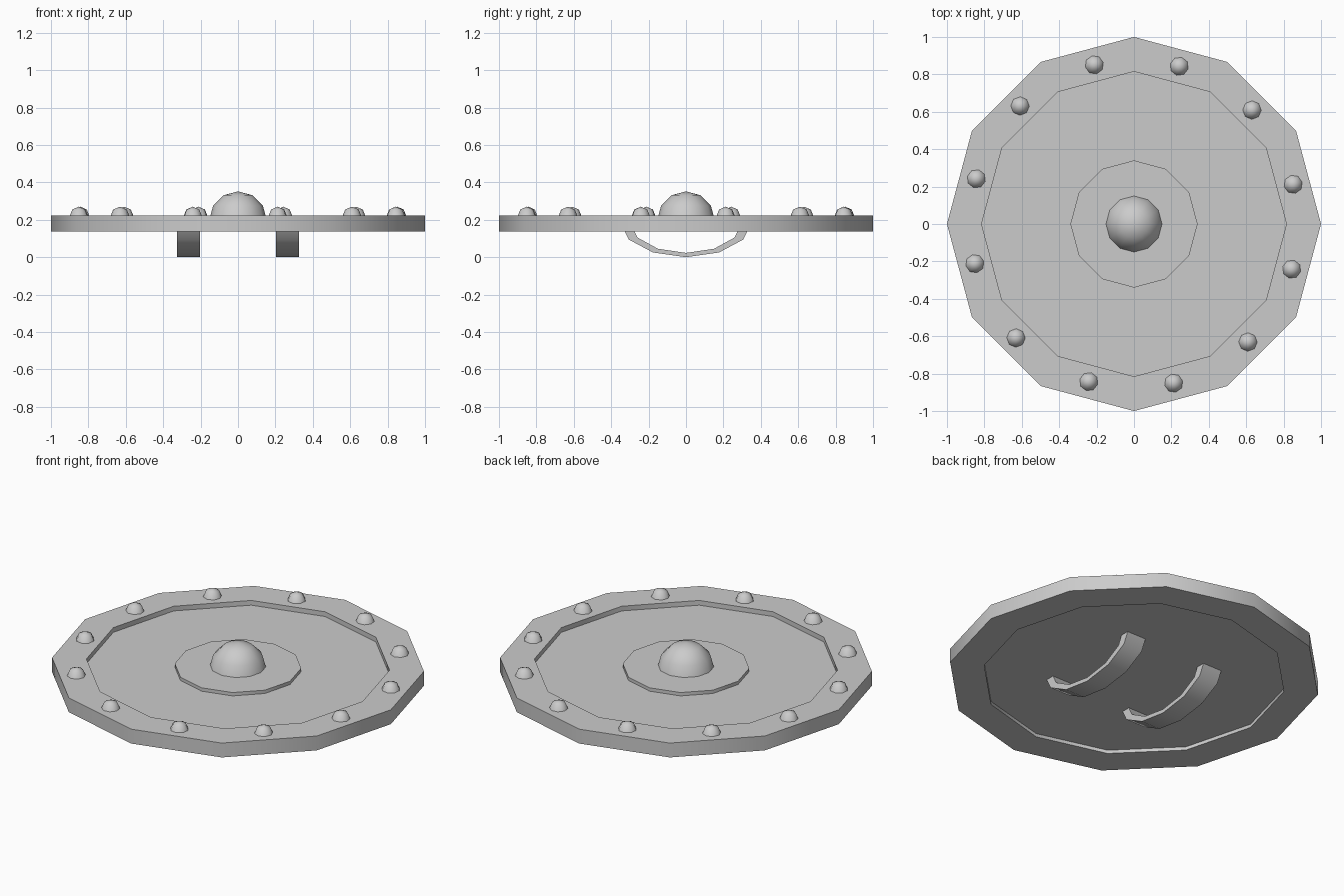
import bpy, bmesh
from math import sin, cos, pi, radians
from mathutils import Matrix, Vector

if "Cube" in bpy.data.objects:
    bpy.data.objects.remove(bpy.data.objects["Cube"], do_unlink=True)

SIDES = 12
grey = bpy.data.materials.new("plain_grey")
grey.use_nodes = True
colour = (0.6, 0.6, 0.6, 1)
grey.diffuse_color = colour
grey.node_tree.nodes["Principled BSDF"].inputs["Base Color"].default_value = colour


def finish(bm, name, angle=40):
    bmesh.ops.recalc_face_normals(bm, faces=bm.faces)
    mesh = bpy.data.meshes.new(name)
    bm.to_mesh(mesh)
    bm.free()
    obj = bpy.data.objects.new(name, mesh)
    bpy.context.collection.objects.link(obj)
    mesh.materials.append(grey)
    bpy.ops.object.select_all(action='DESELECT')
    obj.select_set(True)
    bpy.context.view_layer.objects.active = obj
    bpy.ops.object.shade_smooth_by_angle(angle=radians(angle))
    return obj


def disc(name, radius, bottom, top):
    bm = bmesh.new()
    ring = [bm.verts.new((radius * cos(2 * pi * i / SIDES),
                          radius * sin(2 * pi * i / SIDES), bottom)) for i in range(SIDES)]
    face = bm.faces.new(ring)
    new = bmesh.ops.extrude_face_region(bm, geom=[face], use_keep_orig=True)["geom"]
    bmesh.ops.translate(bm, verts=[v for v in new if isinstance(v, bmesh.types.BMVert)],
                        vec=(0, 0, top - bottom))
    return finish(bm, name)


def dome(name, radius, segments, rings, centre, turn=0):
    bm = bmesh.new()
    bmesh.ops.create_uvsphere(bm, u_segments=segments, v_segments=rings, radius=radius)
    # keep only the upper half
    bmesh.ops.delete(bm, geom=[v for v in bm.verts if v.co.z < -0.001], context='VERTS')
    bm.transform(Matrix.Translation(centre) @ Matrix.Rotation(turn, 4, 'Z'))
    return finish(bm, name, 60)


# Raised rim: a square profile spun round the centre
bm = bmesh.new()
corners = [(0.815, 0.137), (1, 0.137), (1, 0.222), (0.815, 0.222)]
verts = [bm.verts.new((r, 0, z)) for r, z in corners]
edges = [bm.edges.new((verts[i], verts[(i + 1) % 4])) for i in range(4)]
bmesh.ops.spin(bm, geom=verts + edges, cent=(0, 0, 0), axis=(0, 0, 1),
               angle=2 * pi, steps=SIDES, use_merge=True)
bmesh.ops.remove_doubles(bm, verts=bm.verts, dist=0.0001)
finish(bm, "rim")

# Recessed face, central plate and boss
disc("panel", 0.815, 0.157, 0.194)
disc("centre_plate", 0.34, 0.185, 0.214)
dome("boss", 0.154, 12, 6, (0, 0, 0.198))

# Rivets round the rim
for i in range(SIDES):
    a = radians(14 + 30 * i)
    dome(f"rivet_{i + 1}", 0.051, 8, 4, (0.877 * cos(a), 0.877 * sin(a), 0.219), a)

# Two curved grip straps on the back
for side, x in (("left", 0.265), ("right", -0.265)):
    bm = bmesh.new()
    steps = [pi * i / 6 for i in range(7)]
    outer = [(0.353 * cos(a), 0.188 - 0.188 * sin(a)) for a in steps]
    inner = [(0.3 * cos(a), 0.188 - 0.165 * sin(a)) for a in steps]
    for i in range(6):
        quad = (outer[i], outer[i + 1], inner[i + 1], inner[i])
        bm.faces.new([bm.verts.new((x - 0.062, y, z)) for y, z in quad])
    bmesh.ops.remove_doubles(bm, verts=bm.verts, dist=0.0001)
    new = bmesh.ops.extrude_face_region(bm, geom=bm.faces[:], use_keep_orig=True)["geom"]
    bmesh.ops.translate(bm, verts=[v for v in new if isinstance(v, bmesh.types.BMVert)],
                        vec=(0.124, 0, 0))
    # drop the hidden walls between segments
    bmesh.ops.delete(bm, geom=[f for f in bm.faces if not f.is_valid], context='FACES')
    finish(bm, f"{side}_strap")
